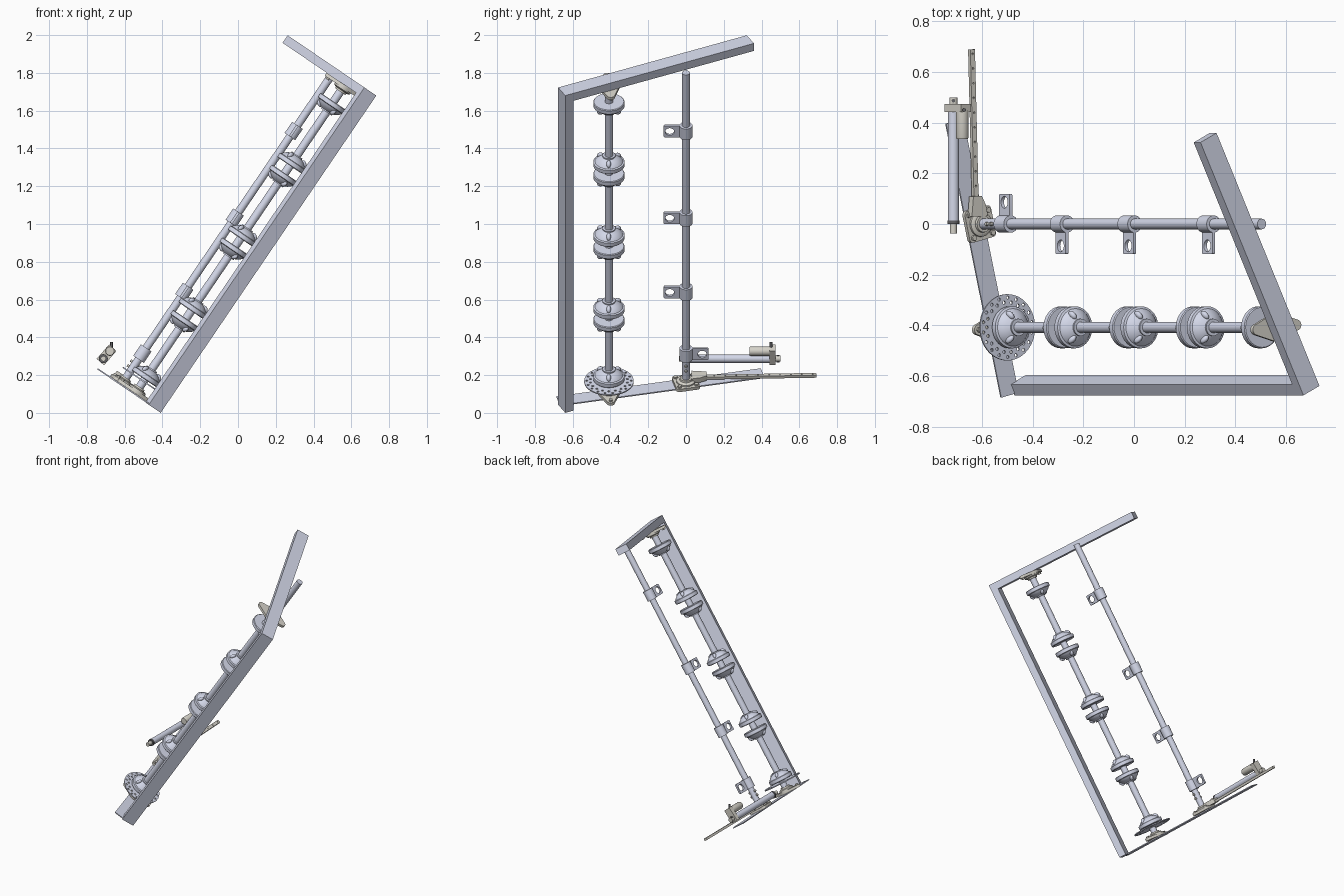
import bpy, bmesh
from math import cos, sin, pi, radians, acos, hypot
from mathutils import Matrix, Vector

if "Cube" in bpy.data.objects:
    bpy.data.objects.remove(bpy.data.objects["Cube"])

# Tilted working frame: local x = world y, local y = sideways p, local z = along the shafts
L = hypot(0.562, 0.827)
C, S = 0.562 / L, 0.827 / L
F = Matrix(((0, -S, C, 0), (1, 0, 0, 0), (0, C, S, 0), (0, 0, 0, 1)))
T = Matrix.Translation
ROT_Y = Matrix.Rotation(radians(-90), 4, 'X')      # z axis -> +y


def material(name, col):
    m = bpy.data.materials.new(name)
    m.diffuse_color = col
    m.use_nodes = True
    m.node_tree.nodes["Principled BSDF"].inputs["Base Color"].default_value = m.diffuse_color
    return m


STEEL = material("blue_steel", (0.66, 0.69, 0.82, 1))
CAST = material("cast_metal", (0.66, 0.64, 0.58, 1))
DARK = material("dark_plastic", (0.12, 0.12, 0.13, 1))


def add(name, me, mw, mat):
    me.materials.clear()
    me.materials.append(mat)
    me.shade_smooth()
    me.set_sharp_from_angle(angle=radians(32))
    ob = bpy.data.objects.new(name, me)
    ob.matrix_world = mw
    bpy.context.collection.objects.link(ob)
    return ob


def finish(name, bm, mw, mat):
    bmesh.ops.recalc_face_normals(bm, faces=bm.faces)
    me = bpy.data.meshes.new(name)
    bm.to_mesh(me)
    bm.free()
    return add(name, me, mw, mat)


def box(name, size, mw, mat=STEEL):
    bm = bmesh.new()
    bmesh.ops.create_cube(bm, size=1)
    bmesh.ops.scale(bm, vec=size, verts=bm.verts)
    return finish(name, bm, mw, mat)


def lathe(name, prof, mw, mat=STEEL, n=36):
    bm = bmesh.new()
    vs = [bm.verts.new((r, 0, h)) for r, h in prof]
    es = [bm.edges.new(p) for p in zip(vs, vs[1:])]
    bmesh.ops.spin(bm, geom=vs + es, cent=(0, 0, 0), axis=(0, 0, 1), angle=2 * pi, steps=n)
    bmesh.ops.remove_doubles(bm, verts=bm.verts, dist=1e-5)
    return finish(name, bm, mw, mat)


def rod(name, r, h0, h1, mw, mat=STEEL, n=24):
    return lathe(name, [(0, h0), (r, h0), (r, h1), (0, h1)], mw, mat, n)


def circle(x, y, rx, ry=None, n=20, a0=0, a1=2 * pi):
    k = n if a1 - a0 > 6.2 else n - 1
    ts = [a0 + (a1 - a0) * i / k for i in range(n)]
    return [(x + rx * cos(t), y + (ry or rx) * sin(t)) for t in ts]


def plate(name, loops, thick, mw, mat=STEEL):
    """Flat plate: first loop is the outline, others are holes."""
    cu = bpy.data.curves.new(name, 'CURVE')
    cu.dimensions, cu.fill_mode, cu.extrude = '2D', 'BOTH', thick / 2
    for pts in loops:
        sp = cu.splines.new('POLY')
        sp.points.add(len(pts) - 1)
        for p, q in zip(sp.points, pts):
            p.co = (q[0], q[1], 0, 1)
        sp.use_cyclic_u = True
    tmp = bpy.data.objects.new(name + "_tmp", cu)
    me = bpy.data.meshes.new_from_object(tmp)
    bpy.data.objects.remove(tmp)
    bm = bmesh.new()
    bm.from_mesh(me)
    bmesh.ops.remove_doubles(bm, verts=bm.verts, dist=1e-5)
    return finish(name, bm, mw, mat)


def rounded(hx, hy, r):
    out = []
    for i, (sx, sy) in enumerate(((1, 1), (-1, 1), (-1, -1), (1, -1))):
        out += circle(sx * (hx - r), sy * (hy - r), r, n=6, a0=i * pi / 2, a1=(i + 1) * pi / 2)
    return out


# Frame: upright and crossbar share one rotation, the thin foot plate another
R1 = Matrix.Rotation(radians(26.2), 4, 'Z')
R2 = Matrix.Rotation(radians(13.7), 4, 'Z')
box("upright_beam", (0.048, 0.085, 1.983), F @ R1 @ T((-0.400, 0.6285, 0.7615)))
box("top_crossbar", (1.113, 0.085, 0.048), F @ R1 @ T((0.1325, 0.6285, 1.777)))
box("bottom_plate", (1.113, 0.085, 0.007), F @ T((-0.135, 0.573, -0.225)) @ R2)

# Main shaft with clamping wheels
MAIN = F @ T((-0.408, 0.508, 0))
rod("main_shaft", 0.022, -0.215, 1.755, MAIN)
WHEEL = [(0.021, -0.016), (0.079, -0.016), (0.083, -0.012), (0.083, 0.010), (0.074, 0.013),
         (0.068, 0.022), (0.052, 0.036), (0.034, 0.045), (0.034, 0.052), (0.021, 0.052), (0.021, -0.016)]


def wheel(name, s, up):
    mw = MAIN @ T((0, 0, s)) @ (Matrix() if up else Matrix.Rotation(pi, 4, 'X'))
    lathe(name, WHEEL, mw)
    for i in range(3):      # oval bosses on the dome
        bm = bmesh.new()
        bmesh.ops.create_uvsphere(bm, u_segments=14, v_segments=8, radius=1)
        bmesh.ops.scale(bm, vec=(0.021, 0.012, 0.014), verts=bm.verts)
        finish(name + "_boss", bm, mw @ Matrix.Rotation(i * 2 * pi / 3 + 0.5, 4, 'Z')
               @ T((0.055, 0, 0.032)) @ Matrix.Rotation(0.7, 4, 'Y'), STEEL)


wheel("bottom_wheel", -0.115, True)
for s in (0.283, 0.747, 1.213):
    wheel("lower_wheel", s - 0.040, False)
    wheel("upper_wheel", s + 0.040, True)
wheel("top_wheel", 1.632, False)

# Perforated index disc
holes = [circle(r * cos(t), r * sin(t), 0.0065, n=10)
         for r, n, o in ((0.117, 18, 0), (0.099, 18, 0.5))
         for t in [(i + o) * 2 * pi / n for i in range(n)]]
plate("index_disc", [circle(0, 0, 0.131, n=56)] + holes, 0.007, MAIN @ T((0, 0, -0.143)))

# Bearings: a two-bolt flange at each end of the main shaft, a square one below the side shaft
HOUSING = [(0.024, 0.0), (0.052, 0.0), (0.050, 0.026), (0.040, 0.032), (0.034, 0.032),
           (0.032, 0.042), (0.022, 0.042)]


def bearing(name, outline, bolts, mw):
    plate(name + "_flange", [outline], 0.018, mw @ T((0, 0, 0.009)), CAST)
    lathe(name + "_housing", HOUSING, mw, CAST)
    for x, y in bolts:
        rod(name + "_bolt", 0.011, 0.0, 0.028, mw @ T((x, y, 0)), CAST, 6)


R, r, D = 0.056, 0.021, 0.095
f = acos((R - r) / D)
rhomb = (circle(D, 0, r, n=10, a0=-f, a1=f) + circle(0, 0, R, n=10, a0=f, a1=pi - f)
         + circle(-D, 0, r, n=10, a0=pi - f, a1=pi + f)
         + circle(0, 0, R, n=10, a0=pi + f, a1=2 * pi - f))
QUARTER = Matrix.Rotation(pi / 2 + 0.1, 4, 'Z')
pair = [(D, 0), (-D, 0)]
bearing("bottom_bearing", rhomb, pair, MAIN @ T((0, 0, -0.221)) @ QUARTER)
bearing("top_bearing", rhomb, pair, MAIN @ T((0, 0, 1.753)) @ QUARTER @ Matrix.Rotation(pi, 4, 'X'))
SIDE = F @ T((0, 0.595, 0))
bearing("side_bearing", rounded(0.064, 0.064, 0.016),
        [(x, y) for x in (-0.046, 0.046) for y in (-0.046, 0.046)], SIDE @ T((0, 0, -0.221)) @ R2)

# Side shaft with collars carrying a ring-shaped lug
rod("side_shaft", 0.021, -0.215, 1.773, SIDE)
TO_FACE = Matrix.Rotation(pi / 2, 4, 'X')        # plate xy -> (y, s) plane
for s, d in ((-0.025, 1), (0.37, -1), (0.845, -1), (1.40, -1)):
    mw = SIDE @ T((0, 0, s))
    lathe("collar", [(0.020, -0.036), (0.034, -0.036), (0.034, 0.036), (0.020, 0.036)], mw)
    lug = [(p[0] + d * 0.07, p[1]) for p in rounded(0.048, 0.036, 0.006)]
    plate("collar_lug", [lug, circle(d * 0.086, 0, 0.024, 0.023)], 0.014, mw @ TO_FACE)
for s in (-0.09, -0.12):
    rod("shaft_pin", 0.007, -0.032, 0.032, SIDE @ T((0, 0, s)) @ ROT_Y, CAST, 12)

# Perforated control arm leaving the side bearing
ARM = F @ T((0, 0.622, -0.196)) @ Matrix.Rotation(radians(1.7), 4, 'Z')
plate("control_arm", [[(0.05, -0.011), (0.69, -0.011), (0.69, 0.011), (0.05, 0.011)]]
      + [circle(0.15 + i * 0.058, 0, 0.004, n=8) for i in range(10)], 0.016, ARM, CAST)
plate("arm_bracket", [[(0.03, -0.045), (0.075, -0.036), (0.11, -0.018), (0.11, 0.022),
                       (0.03, 0.032)]], 0.03, ARM @ T((0, 0, 0.006)), CAST)

# Linear actuator lying along y
ACT = T((-0.713, 0, 0.287)) @ ROT_Y
rod("actuator_tube", 0.022, 0.005, 0.45, ACT)
rod("actuator_collar", 0.024, 0.0, 0.014, ACT, DARK)
rod("actuator_rod_end", 0.014, -0.037, 0.005, ACT, CAST)
rod("actuator_rear_clevis", 0.016, 0.45, 0.50, ACT, CAST)
rod("clevis_pin", 0.007, -0.02, 0.02, T((-0.713, 0.487, 0.287)), DARK, 12)
MOTOR = T((-0.678, 0, 0.327)) @ ROT_Y
lathe("actuator_motor", [(0, 0.335), (0.022, 0.335), (0.025, 0.342), (0.025, 0.45), (0, 0.45)], MOTOR, CAST)
box("gear_case", (0.10, 0.03, 0.052), T((-0.696, 0.458, 0.307)) @ Matrix.Rotation(radians(-49), 4, 'Y'), CAST)
rod("cable_socket", 0.007, 0.0, 0.043, T((-0.67, 0.45, 0.332)), DARK, 12)
